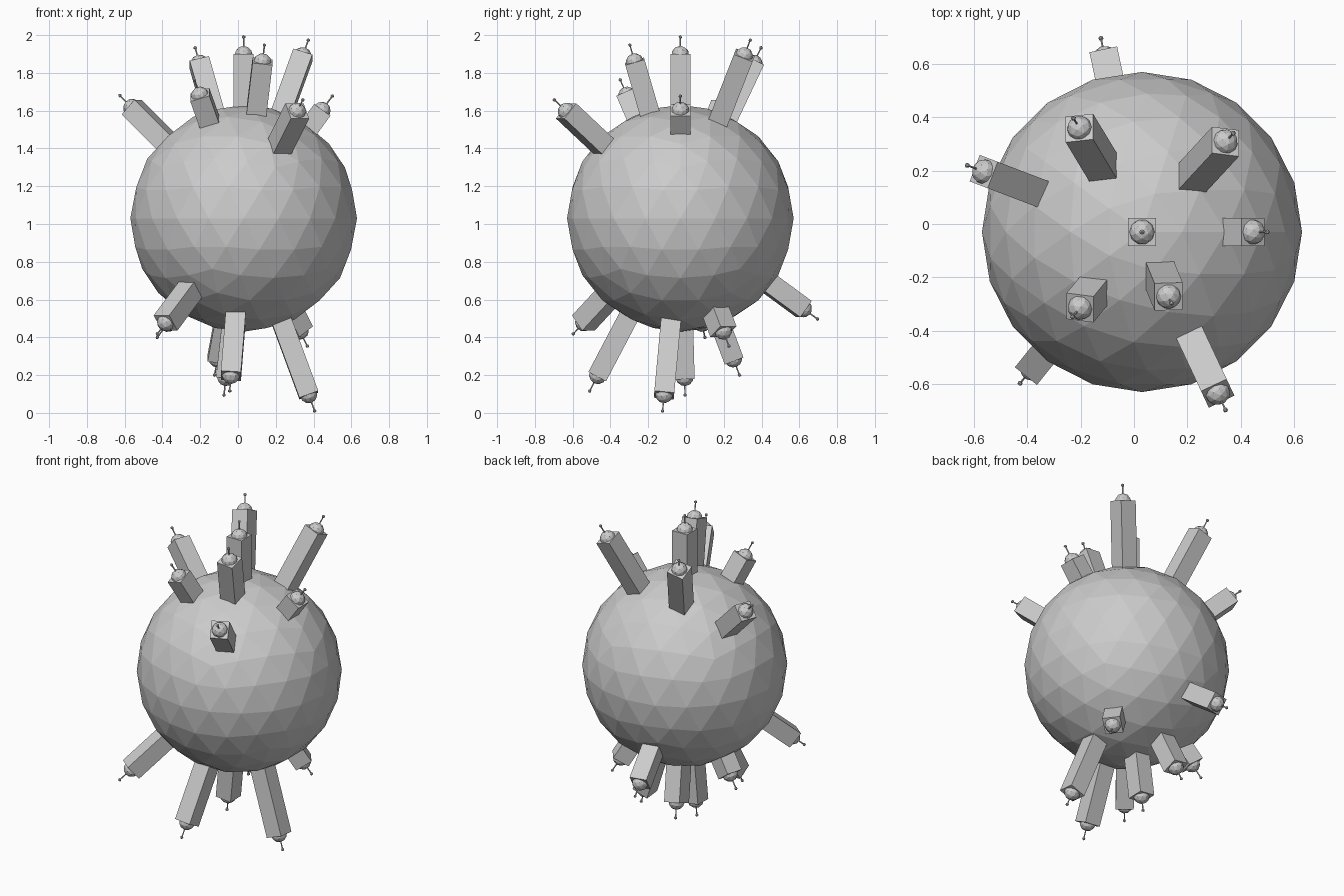
import bpy
from mathutils import Vector, Matrix

if "Cube" in bpy.data.objects:
    bpy.data.objects.remove(bpy.data.objects["Cube"])

CENTRE = Vector((0.03, -0.03, 1.03))
R = 0.6

grey = bpy.data.materials.new("plain_grey")
grey.diffuse_color = (0.6, 0.6, 0.6, 1)
grey.use_nodes = True
grey.node_tree.nodes["Principled BSDF"].inputs["Base Color"].default_value = grey.diffuse_color


def finish(name, matrix=None):
    ob = bpy.context.object
    ob.name = name
    ob.data.materials.append(grey)
    if matrix is not None:
        ob.matrix_world = matrix
    return ob


def radial_frame(d):
    """Frame at the planet centre whose z axis points along d."""
    z = d.normalized()
    ref = Vector((0, 0, 1)) if abs(z.z) < 0.86 else Vector((1, 0, 0))
    x = ref.cross(z).normalized()
    y = z.cross(x)
    return Matrix.Translation(CENTRE) @ Matrix((x, y, z)).transposed().to_4x4()


# faceted planet
bpy.ops.mesh.primitive_ico_sphere_add(subdivisions=3, radius=R)
finish("planet", Matrix.Translation(CENTRE))

# antenna tips of the towers, relative to the planet centre
TIPS = [
    (0, 0, 0.96), (-0.257, 0.427, 0.903), (0.342, 0.37, 0.943),
    (-0.655, 0.25, 0.65), (0.469, 0, 0.647), (0.11, -0.267, 0.917),
    (-0.26, -0.318, 0.733), (0.313, -0.667, 0.627), (-0.154, 0.726, -0.533),
    (-0.457, -0.567, -0.612), (0.337, 0.257, -0.676), (0.376, -0.094, -1.02),
    (-0.154, 0.313, -0.83), (-0.457, 0.13, -0.63), (-0.074, -0.48, -0.914),
    (-0.104, 0.025, -0.935),
]

for i, tip in enumerate(TIPS, 1):
    d = Vector(tip)
    length = d.length
    frame = radial_frame(d)
    up = lambda h: frame @ Matrix.Translation((0, 0, h))

    # square tower rooted just under the surface
    base, top = R - 0.04, length - 0.09
    bpy.ops.mesh.primitive_cube_add(size=1)
    bpy.context.object.data.transform(Matrix.Diagonal((0.106, 0.106, top - base, 1)))
    finish(f"tower_{i}", up((base + top) / 2))

    # dome on the roof
    bpy.ops.mesh.primitive_ico_sphere_add(subdivisions=2, radius=0.048)
    finish(f"dome_{i}", up(length - 0.095))

    # antenna rod and its ball
    bpy.ops.mesh.primitive_cylinder_add(vertices=6, radius=0.004, depth=0.09)
    finish(f"antenna_{i}", up(length - 0.045))
    bpy.ops.mesh.primitive_ico_sphere_add(subdivisions=1, radius=0.01)
    finish(f"antenna_ball_{i}", up(length))
